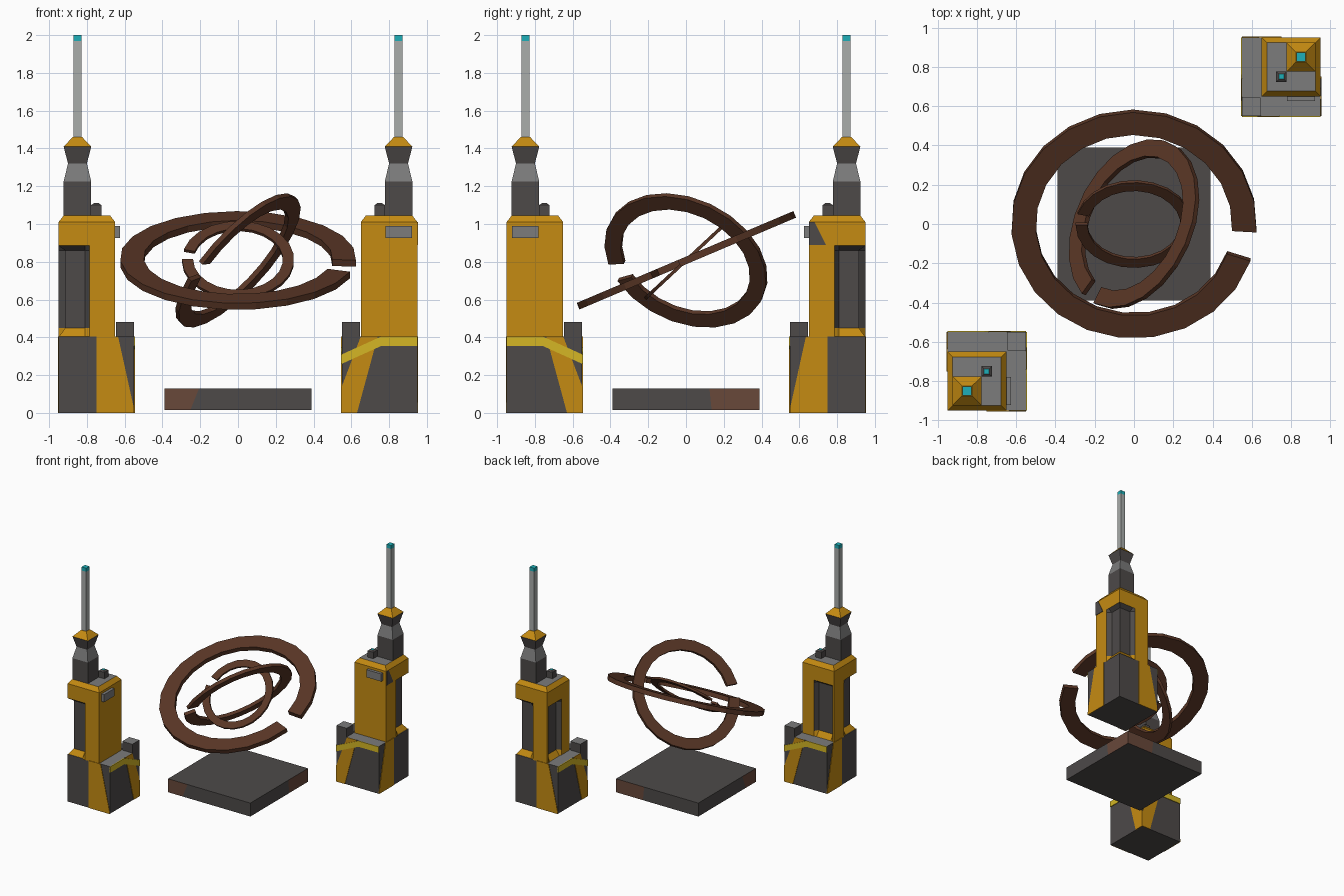
import bpy, bmesh, math
from mathutils import Vector, Matrix

if "Cube" in bpy.data.objects:
    bpy.data.objects.remove(bpy.data.objects["Cube"])

COLOURS = {
    "gold": (0.56, 0.26, 0.006), "yellow": (0.66, 0.47, 0.018),
    "dark_grey": (0.075, 0.068, 0.066), "mid_grey": (0.20, 0.20, 0.20),
    "light_grey": (0.40, 0.42, 0.41), "cyan": (0.013, 0.43, 0.48),
    "brown": (0.10, 0.037, 0.019), "rust": (0.14, 0.065, 0.042),
}
MATS = {}
for n, c in COLOURS.items():
    m = bpy.data.materials.new(n)
    m.diffuse_color = (*c, 1)
    m.use_nodes = True
    m.node_tree.nodes["Principled BSDF"].inputs["Base Color"].default_value = m.diffuse_color
    MATS[n] = m


def finish(name, bm, mats, mat_world=None):
    if mat_world is not None:
        bm.transform(mat_world)
    bmesh.ops.recalc_face_normals(bm, faces=bm.faces[:])
    me = bpy.data.meshes.new(name)
    bm.to_mesh(me)
    bm.free()
    for n in mats:
        me.materials.append(MATS[n])
    ob = bpy.data.objects.new(name, me)
    bpy.context.collection.objects.link(ob)
    return ob


def loft(name, rings, mats, rule, cap, M=None):
    """Skin equal-count rings; rule(band, side) and cap give material slots."""
    bm = bmesh.new()
    vs = [[bm.verts.new(p) for p in r] for r in rings]
    n = len(rings[0])
    for b in range(len(vs) - 1):
        for s in range(n):
            t = (s + 1) % n
            f = bm.faces.new((vs[b][s], vs[b][t], vs[b + 1][t], vs[b + 1][s]))
            f.material_index = rule(b, s)
    for r, c in ((vs[0], cap[0]), (vs[-1], cap[1])):
        bm.faces.new(r).material_index = c
    return finish(name, bm, mats, M)


def square(cx, cy, h, z):
    return [(cx - h, cy - h, z), (cx + h, cy - h, z), (cx + h, cy + h, z), (cx - h, cy + h, z)]


def plate(name, side, at, poly, mat, M, t=0.004, sign=1):
    """Thin plate on a pylon face; poly is (distance from outer corner, z)."""
    def ring(o):
        o = at + sign * o
        return [(o, s, z) if side == "u" else (s, o, z) for s, z in poly]
    loft(name, [ring(-0.002), ring(t)], [mat], lambda b, s: 0, (0, 0), M)


# body plan: outer-corner notch and inset panel, recessed by d
def body_ring(z, d, k=1.0):
    p = [(.165, 0), (.3, 0), (.3, .3), (.19, .3), (.17, .3 - d), (.035, .3 - d), (.015, .3),
         (0, .3), (0, .165), (d, .14), (d, d), (.14, d)]
    return [(.15 + (x - .15) * k, .15 + (y - .15) * k, z) for x, y in p]


def pylon(tag, M):
    side = lambda b, s: 0
    # base block and corner post, pale on top
    for n, c, h, z0, z1 in (("base", .2, .2, 0, .405), ("corner_post", .3525, .0475, .39, .48)):
        loft(f"{tag}_{n}", [square(c, c, h, z0), square(c, c, h, z1)],
             ["dark_grey", "mid_grey"], side, (0, 1), M)
    # painted bands on the base
    outer = [(.2, 0), (.4, 0), (.4, .02), (.315, .405), (.2, .405)]
    inner = [(.21, .405), (.30, .405), (.4, .14), (.4, 0), (.32, 0)]
    stripe = [(0, .355), (.19, .355), (.4, .26), (.4, .31), (.19, .405), (0, .405)]
    for a in "uv":
        plate(f"{tag}_base_outer_paint_{a}", a, 0, outer, "gold", M, sign=-1)
        plate(f"{tag}_base_inner_paint_{a}", a, .4, inner, "gold", M)
        plate(f"{tag}_base_stripe_{a}", a, .4, stripe, "yellow", M, t=.006)
    # gold body with dark recesses
    recess = {3, 4, 5, 8, 9, 10, 11}

    def body_rule(b, s):
        return 1 if (b in (1, 2) and s in recess) else 0
    loft(f"{tag}_body",
         [body_ring(.40, 0), body_ring(.45, .035), body_ring(.86, .035), body_ring(.885, 0),
          body_ring(1.01, 0), body_ring(1.045, 0, .82)],
         ["gold", "dark_grey", "mid_grey"], body_rule, (0, 2), M)
    # raised grey panel on the inner face
    box = [(.03, .925), (.17, .925), (.17, .99), (.03, .99)]
    plate(f"{tag}_side_panel", "u", .3, box, "mid_grey", M, t=.025)
    # antenna tower
    prof = [(.073, 1.04), (.073, 1.225), (.05, 1.32), (.073, 1.41), (.025, 1.46)]
    loft(f"{tag}_tower", [square(.1, .1, h, z) for h, z in prof],
         ["dark_grey", "mid_grey", "gold"], lambda b, s: (0, 1, 0, 2)[b], (0, 2), M)
    loft(f"{tag}_rod", [square(.1, .1, .022, z) for z in (1.45, 1.97, 2.0)],
         ["light_grey", "cyan"], lambda b, s: b, (0, 1), M)
    # small lamp beside the tower
    prof = [(.027, 1.04), (.027, 1.10), (.013, 1.11)]
    loft(f"{tag}_lamp", [square(.2, .2, h, z) for h, z in prof],
         ["dark_grey", "cyan"], side, (0, 1), M)


A = Matrix.Translation((-.95, -.95, 0))
SWAP = Matrix(((0, -1, 0, 0), (-1, 0, 0, 0), (0, 0, 1, 0), (0, 0, 0, 1)))
B = SWAP @ A
pylon("front_pylon", A)
pylon("back_pylon", B)
plate("back_pylon_worn_patch", "v", 0, [(.298, .89), (.21, .89), (.27, 1.01), (.298, 1.01)],
      "dark_grey", B, sign=-1)

# floor slab with rusty opposite corners
bm = bmesh.new()
bmesh.ops.create_cube(bm, size=1, matrix=Matrix.Translation((0, 0, .0725)) @ Matrix.Diagonal((.78, .78, .115, 1)))
for d, tilt in ((-.62, -.4), (.52, .1)):
    bmesh.ops.bisect_plane(bm, geom=bm.verts[:] + bm.edges[:] + bm.faces[:],
                           plane_co=(d / 2, d / 2, .07), plane_no=(1, 1, tilt))
bm.normal_update()
for f in bm.faces:
    c = f.calc_center_median()
    s = c.x + c.y
    f.material_index = int(abs(f.normal.z) < .5 and (s < -.64 or s > .53))
finish("floor_slab", bm, ["dark_grey", "rust"])


# open rings given by plane normal and gap direction
def open_ring(name, r, normal, gap, steps=22):
    n = Vector(normal).normalized()
    g = Vector(gap)
    g = (g - n * g.dot(n)).normalized()
    h = n.cross(g)
    t = r * .03
    rings = []
    for i in range(steps + 1):
        a = math.radians(7.4 + (360 - 14.8) * i / steps)
        e = g * math.cos(a) + h * math.sin(a)
        rings.append([Vector((0, 0, .807)) + e * rr + n * o
                      for rr, o in ((r, -t), (r, t), (r * .8, t), (r * .8, -t))])
    loft(name, rings, ["brown"], lambda b, s: 0, (0, 0))


open_ring("outer_ring", .625, (0, -.39, .92), (.98, -.175, -.075))
open_ring("middle_ring", .452, (-.70, .32, .64), (-.23, -.3875, -.0575))
open_ring("inner_ring", .297, (0, -.68, .73), (-.99, .095, .09))
